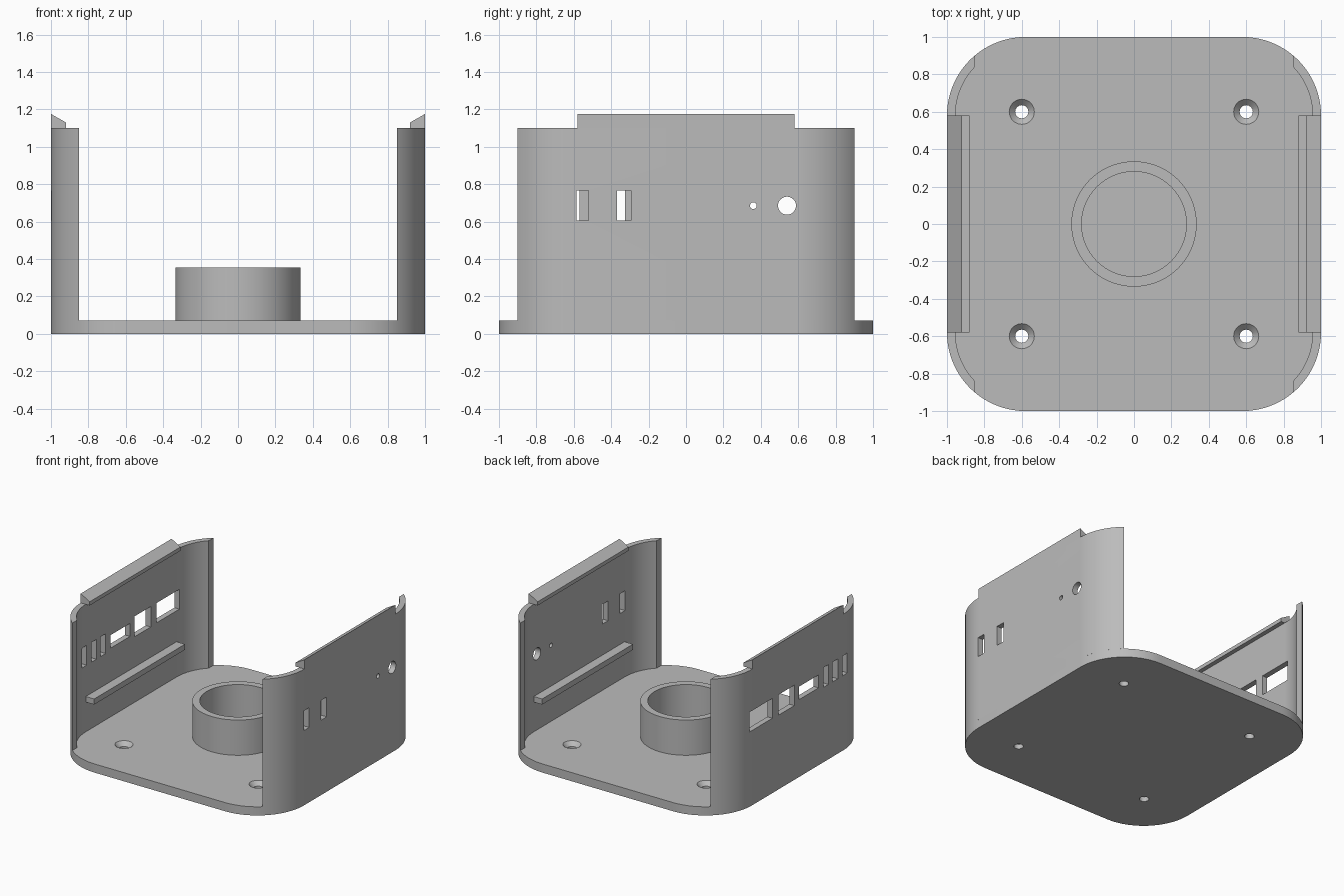
import bpy, bmesh, math
from mathutils import Matrix, Vector

if "Cube" in bpy.data.objects:
    bpy.data.objects.remove(bpy.data.objects["Cube"])

grey = bpy.data.materials.new("light grey plastic")
grey.use_nodes = True
colour = (0.5, 0.5, 0.5, 1)
grey.diffuse_color = colour
grey.node_tree.nodes["Principled BSDF"].inputs["Base Color"].default_value = colour

CORNER, RADIUS, THICK = 0.58, 0.42, 0.045
FLOOR, WALL_TOP, WALL_END = 0.07, 1.10, 0.85


def make_object(name, bm):
    bmesh.ops.recalc_face_normals(bm, faces=bm.faces)
    mesh = bpy.data.meshes.new(name)
    bm.to_mesh(mesh)
    bm.free()
    obj = bpy.data.objects.new(name, mesh)
    mesh.materials.append(grey)
    bpy.context.collection.objects.link(obj)
    return obj


def prism(name, points, direction):
    """Extrude a flat outline along a direction."""
    bm = bmesh.new()
    face = bm.faces.new([bm.verts.new(p) for p in points])
    new = bmesh.ops.extrude_face_region(bm, geom=[face])["geom"]
    bmesh.ops.translate(bm, vec=Vector(direction),
                        verts=[v for v in new if isinstance(v, bmesh.types.BMVert)])
    return make_object(name, bm)


def box(name, low, high):
    (x0, y0, z0), (x1, y1, z1) = low, high
    outline = [(x0, y0, z0), (x1, y0, z0), (x1, y1, z0), (x0, y1, z0)]
    return prism(name, outline, (0, 0, z1 - z0))


def cone(name, r_low, r_high, depth, centre, turn=None, sides=48):
    bm = bmesh.new()
    matrix = Matrix.Translation(centre) @ (turn or Matrix())
    bmesh.ops.create_cone(bm, cap_ends=True, segments=sides, radius1=r_low,
                          radius2=r_high, depth=depth, matrix=matrix)
    return make_object(name, bm)


def cut(obj, cutters):
    """Subtract each cutter and remove it."""
    bpy.context.view_layer.objects.active = obj
    for cutter in cutters:
        cutter.hide_render = True
        mod = obj.modifiers.new("cut", "BOOLEAN")
        mod.operation, mod.solver, mod.object = "DIFFERENCE", "EXACT", cutter
        bpy.ops.object.modifier_apply(modifier=mod.name)
        bpy.data.objects.remove(cutter)


def smooth(obj):
    bpy.ops.object.select_all(action="DESELECT")
    obj.select_set(True)
    bpy.context.view_layer.objects.active = obj
    bpy.ops.object.shade_smooth_by_angle(angle=math.radians(30))


def arc(cx, cy, r, start, end, steps=20):
    angles = [start + (end - start) * i / steps for i in range(steps + 1)]
    return [(cx + r * math.cos(a), cy + r * math.sin(a)) for a in angles]


# Base plate with rounded corners and countersunk screw holes
outline = []
for i, (sx, sy) in enumerate([(1, 1), (-1, 1), (-1, -1), (1, -1)]):
    quarter = math.pi / 2
    outline += arc(sx * CORNER, sy * CORNER, RADIUS, i * quarter, (i + 1) * quarter)
base = prism("base_plate", [(x, y, 0) for x, y in outline], (0, 0, FLOOR))
cutters = []
for x in (-0.6, 0.6):
    for y in (-0.6, 0.6):
        cutters.append(cone("screw_hole", 0.035, 0.035, 0.3, (x, y, 0)))
        cutters.append(cone("countersink", 0.031, 0.071, 0.04, (x, y, FLOOR - 0.016)))
cut(base, cutters)
smooth(base)

# Central ring standing on the plate
ring = cone("centre_ring", 0.335, 0.335, 0.285, (0, 0, FLOOR + 0.1425), sides=96)
cut(ring, [cone("ring_bore", 0.28, 0.28, 1, (0, 0, 0.3), sides=96)])
smooth(ring)


def wall(name, s):
    """Side wall wrapping round both corners, with a snap lip and a rail."""
    inner_r = RADIUS - THICK
    outer_a = math.acos((WALL_END - CORNER) / RADIUS)
    inner_a = math.acos((WALL_END - CORNER) / inner_r)
    pts = arc(CORNER, -CORNER, RADIUS, -outer_a, 0)
    pts += arc(CORNER, CORNER, RADIUS, 0, outer_a)
    pts += arc(CORNER, CORNER, inner_r, inner_a, 0)
    pts += arc(CORNER, -CORNER, inner_r, 0, -inner_a)
    obj = prism(name, [(s * x, y, FLOOR) for x, y in pts], (0, 0, WALL_TOP - FLOOR))

    lip = [(1, WALL_TOP), (1, 1.175), (0.92, 1.13), (0.92, WALL_TOP)]
    prism(name + "_lip", [(s * x, -CORNER, z) for x, z in lip], (0, 2 * CORNER, 0))
    box(name + "_rail", (s * 0.88, -CORNER, 0.31), (s * 0.955, CORNER, 0.355))
    return obj


def window(s, y0, y1, z0=0.605, z1=0.765):
    return box("window", (s * 0.8, y0, z0), (s * 1.2, y1, z1))


# Wall at +x: two slots and two round holes
plus_wall = wall("left_wall", 1)
sideways = Matrix.Rotation(math.pi / 2, 4, "Y")
cut(plus_wall, [window(1, -0.585, -0.52), window(1, -0.37, -0.295),
                cone("hole", 0.018, 0.018, 0.4, (1, 0.36, 0.685), sideways),
                cone("hole", 0.048, 0.048, 0.4, (1, 0.54, 0.685), sideways)])
smooth(plus_wall)

# Wall at -x: three slots and three port openings
minus_wall = wall("right_wall", -1)
cut(minus_wall, [window(-1, -0.635, -0.57), window(-1, -0.51, -0.445),
                 window(-1, -0.39, -0.325), window(-1, -0.265, -0.015, 0.625, 0.73),
                 window(-1, 0.045, 0.25, 0.6, 0.765), window(-1, 0.325, 0.615)])
smooth(minus_wall)
